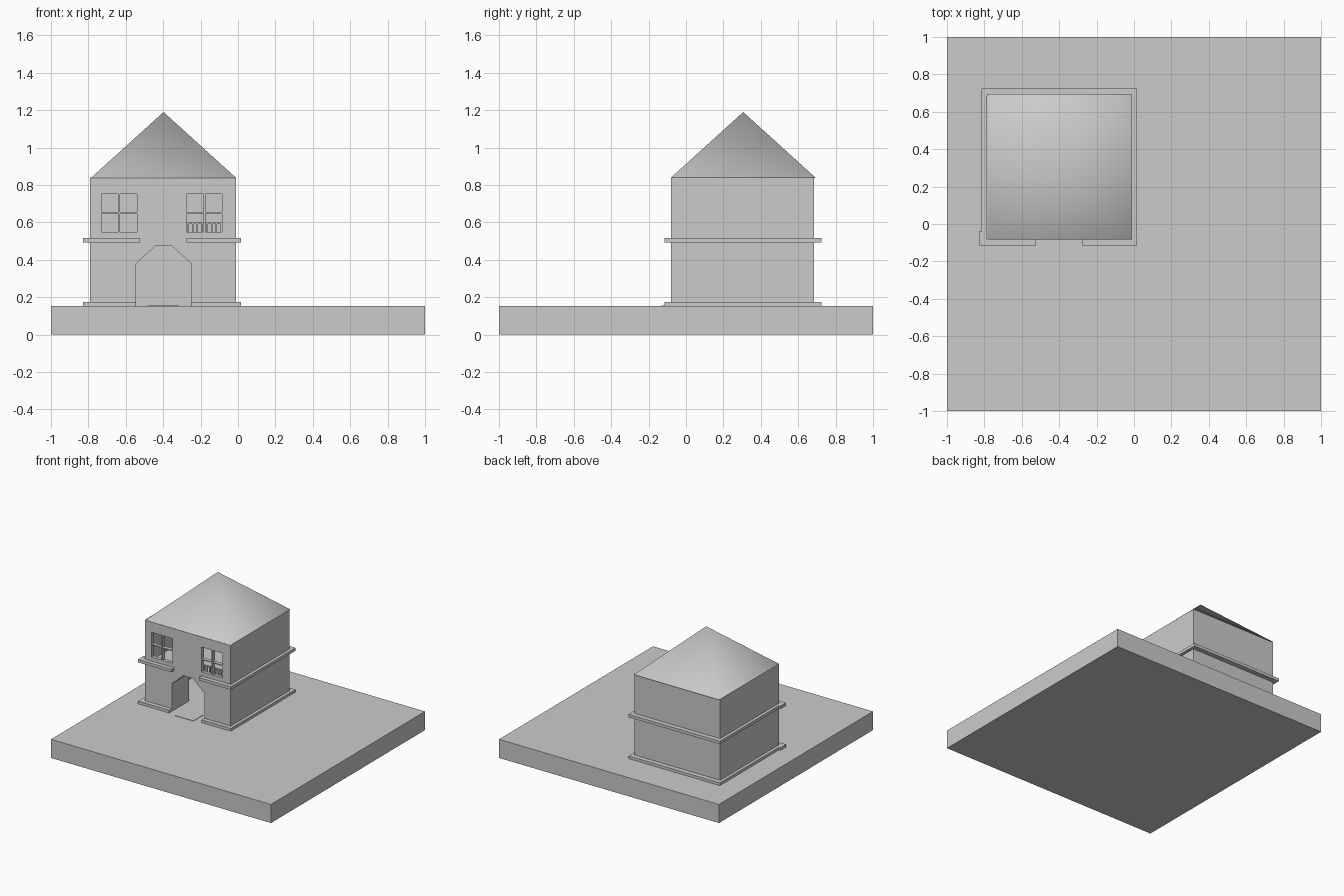
import bpy, bmesh
from math import pi, sqrt

if "Cube" in bpy.data.objects:
    bpy.data.objects.remove(bpy.data.objects["Cube"])


def mesh_object(name, bm):
    bmesh.ops.recalc_face_normals(bm, faces=bm.faces)
    me = bpy.data.meshes.new(name)
    bm.to_mesh(me)
    bm.free()
    ob = bpy.data.objects.new(name, me)
    bpy.context.scene.collection.objects.link(ob)
    return ob


def prism(name, pts, lo, hi, axis='z'):
    """Extrude a 2D outline: (x, y) along z, or (x, z) along y."""
    bm = bmesh.new()
    verts = [bm.verts.new((a, b, lo) if axis == 'z' else (a, lo, b)) for a, b in pts]
    face = bm.faces.new(verts)
    ext = bmesh.ops.extrude_face_region(bm, geom=[face])
    moved = [v for v in ext['geom'] if isinstance(v, bmesh.types.BMVert)]
    step = (0, 0, hi - lo) if axis == 'z' else (0, hi - lo, 0)
    bmesh.ops.translate(bm, verts=moved, vec=step)
    return mesh_object(name, bm)


def box(name, x0, x1, y0, y1, z0, z1):
    return prism(name, [(x0, y0), (x1, y0), (x1, y1), (x0, y1)], z0, z1)


cutters = []


def cut(target, cutter):
    mod = target.modifiers.new(cutter.name, 'BOOLEAN')
    mod.operation, mod.solver, mod.object = 'DIFFERENCE', 'EXACT', cutter
    cutters.append(cutter)


# Ground slab
box("ground_slab", -1, 1, -1, 1, 0, 0.153)

# House walls, hollowed into a lower and an upper room
walls = box("house_walls", -0.79, -0.01, -0.08, 0.685, 0.153, 0.84)
cut(walls, box("lower_room", -0.76, -0.04, 0.14, 0.655, 0.1, 0.475))
cut(walls, box("upper_room", -0.76, -0.04, -0.05, 0.655, 0.5, 0.82))

# Doorway passage with slanted upper corners
cut(walls, prism("door_cutter", [(-0.545, 0.1), (-0.25, 0.1), (-0.25, 0.38), (-0.355, 0.475),
                                 (-0.44, 0.475), (-0.545, 0.38)], -0.2, 0.16, 'y'))

# Four-pane windows
for side, x in (("left", -0.73), ("right", -0.275)):
    for i in range(2):
        for j in range(2):
            px, pz = x + i * 0.1, 0.55 + j * 0.105
            cut(walls, box(f"{side}_pane_{i}{j}", px, px + 0.09, -0.2, -0.02, pz, pz + 0.098))

# Apply the cuts and remove the cutters
bpy.context.view_layer.objects.active = walls
walls.select_set(True)
for mod in list(walls.modifiers):
    bpy.ops.object.modifier_apply(modifier=mod.name)
for c in cutters:
    bpy.data.objects.remove(c)

# Low railing behind the right window
box("window_rail", -0.275, -0.085, -0.058, -0.048, 0.592, 0.6)
for i in range(8):
    x = -0.272 + i * 0.0255
    box(f"window_baluster_{i}", x, x + 0.008, -0.058, -0.048, 0.5, 0.592)

# Ledges wrapping the house, open at the doorway
ledge = [(-0.525, -0.115), (-0.83, -0.115), (-0.83, -0.04), (-0.815, -0.04), (-0.815, 0.725),
         (0.015, 0.725), (0.015, -0.115), (-0.275, -0.115), (-0.275, -0.075), (-0.015, -0.075),
         (-0.015, 0.68), (-0.785, 0.68), (-0.785, -0.075), (-0.525, -0.075)]
# The plinth only reaches the sides of the doorway
plinth = [(max(x, -0.25) if abs(x + 0.275) < 0.001 else (-0.545 if abs(x + 0.525) < 0.001 else x), y)
          for x, y in ledge]
prism("floor_ledge", ledge, 0.493, 0.517)
prism("base_plinth", plinth, 0.15, 0.175)

# Flat doorstep
box("doorstep", -0.485, -0.315, -0.13, 0.0, 0.15, 0.156)

# Pyramid roof
bpy.ops.mesh.primitive_cone_add(vertices=4, radius1=0.388 * sqrt(2), radius2=0, depth=0.352,
                                end_fill_type='NOTHING', location=(-0.398, 0.306, 1.014),
                                rotation=(0, 0, pi / 4))
roof = bpy.context.object
roof.name = "roof"
bpy.ops.object.shade_smooth()
